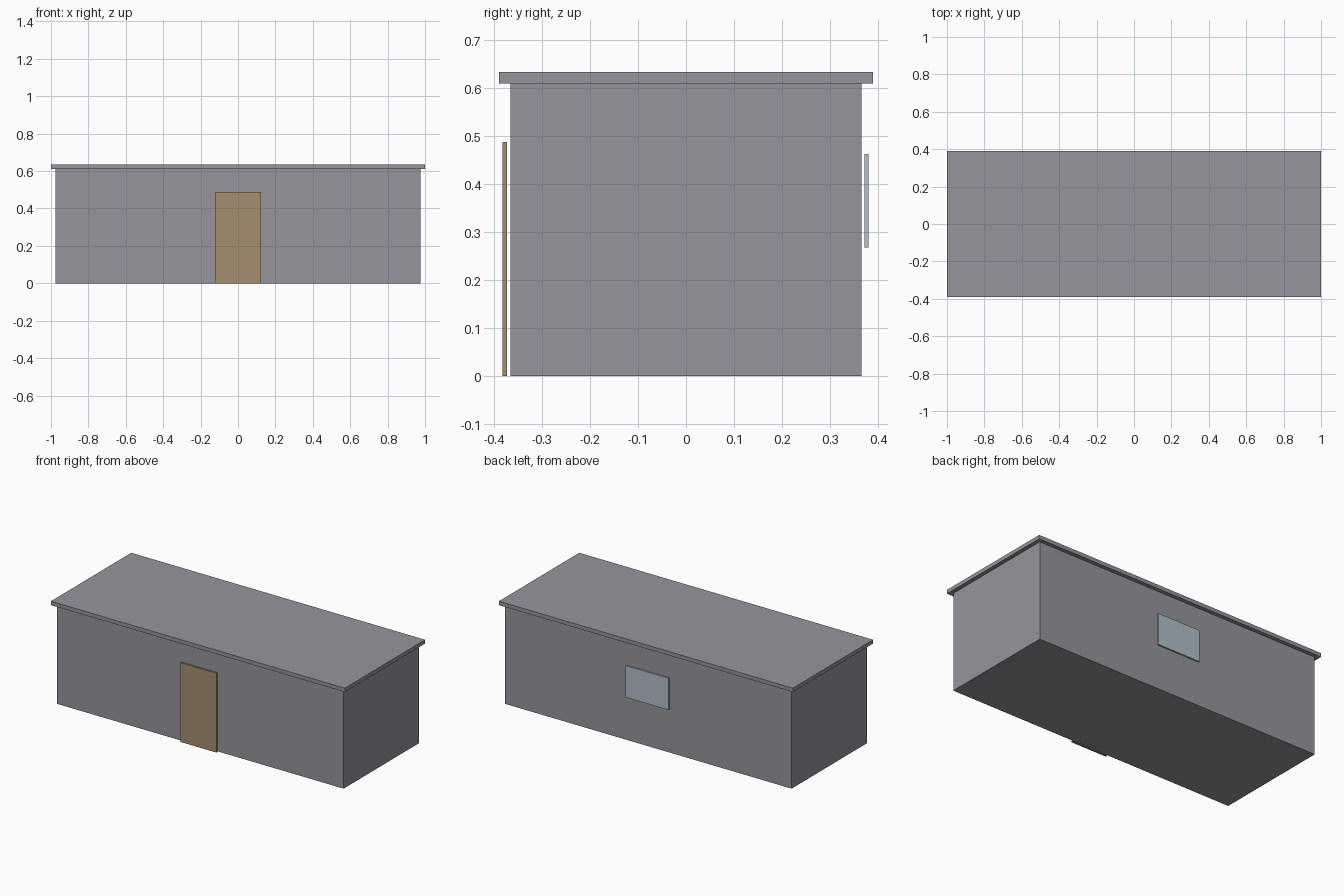
import bpy

cube = bpy.data.objects.get("Cube")
if cube:
    bpy.data.objects.remove(cube, do_unlink=True)


def material(name, color):
    mat = bpy.data.materials.new(name)
    mat.use_nodes = True
    mat.diffuse_color = (*color, 1)
    mat.node_tree.nodes["Principled BSDF"].inputs["Base Color"].default_value = (*color, 1)
    return mat


def box(name, width, y_range, z_range, mat):
    """Box centred on x, spanning the given y and z ranges."""
    (y0, y1), (z0, z1) = y_range, z_range
    bpy.ops.mesh.primitive_cube_add(size=1, location=(0, (y0 + y1) / 2, (z0 + z1) / 2))
    obj = bpy.context.object
    obj.name = name
    obj.scale = (width, y1 - y0, z1 - z0)
    bpy.ops.object.transform_apply(location=False, rotation=False, scale=True)
    obj.data.materials.append(mat)
    return obj


grey = material("concrete grey", (0.30, 0.30, 0.335))
brown = material("door brown", (0.38, 0.27, 0.16))
glass = material("window blue", (0.44, 0.52, 0.60))

# Building shell and overhanging flat roof
box("walls", 1.951, (-0.366, 0.366), (0, 0.61), grey)
box("roof", 2.0, (-0.39, 0.39), (0.61, 0.634), grey)

# Thin panels standing just clear of the walls
box("front_door", 0.244, (-0.383, -0.373), (0, 0.488), brown)
box("back_window", 0.293, (0.372, 0.381), (0.268, 0.463), glass)
